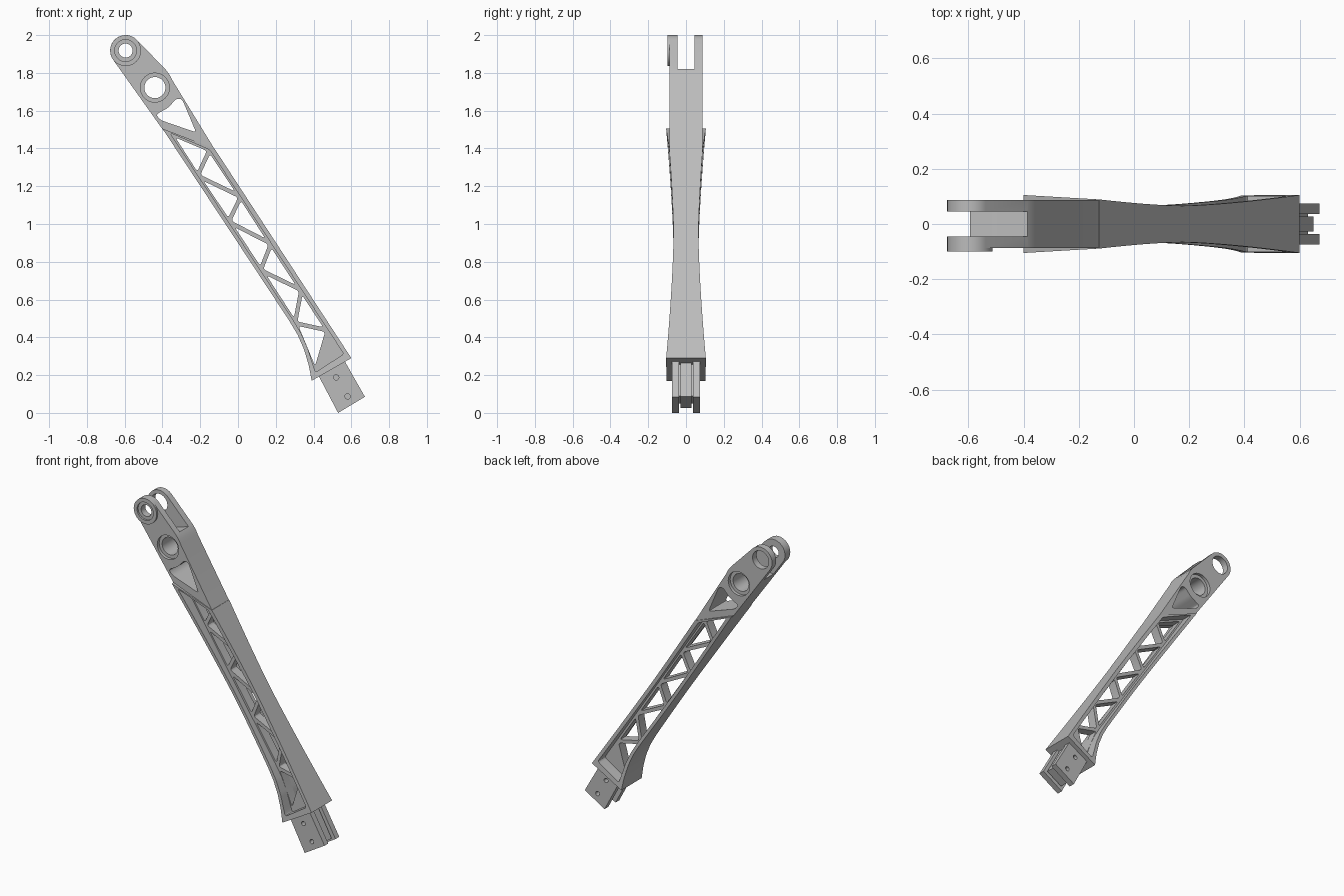
import bpy, bmesh
from math import cos, sin, radians, hypot
from mathutils import Vector

if "Cube" in bpy.data.objects:
    bpy.data.objects.remove(bpy.data.objects["Cube"])

GREY = (0.5, 0.5, 0.5, 1)
grey = bpy.data.materials.new("plain grey")
grey.use_nodes = True
grey.diffuse_color = GREY
grey.node_tree.nodes["Principled BSDF"].inputs["Base Color"].default_value = GREY


def to_object(name, bm):
    bmesh.ops.recalc_face_normals(bm, faces=bm.faces)
    mesh = bpy.data.meshes.new(name)
    bm.to_mesh(mesh)
    bm.free()
    mesh.materials.append(grey)
    obj = bpy.data.objects.new(name, mesh)
    bpy.context.scene.collection.objects.link(obj)
    return obj


def prism(name, outline, y0, y1):
    """Extrude an (x, z) outline from y0 to y1."""
    bm = bmesh.new()
    a = [bm.verts.new((x, y0, z)) for x, z in outline]
    b = [bm.verts.new((x, y1, z)) for x, z in outline]
    bm.faces.new(a)
    bm.faces.new(b[::-1])
    for i in range(len(a)):
        j = (i + 1) % len(a)
        bm.faces.new((a[i], a[j], b[j], b[i]))
    return to_object(name, bm)


def arc(c, r, start=0, end=360, n=32):
    steps = n if end - start == 360 else n - 1
    angles = [radians(start + (end - start) * i / steps) for i in range(n)]
    return [(c[0] + r * cos(t), c[1] + r * sin(t)) for t in angles]


def cut(obj, outline, y0=-0.3, y1=0.3):
    """Subtract an extruded outline and apply the result."""
    cutter = prism("cutter", outline, y0, y1)
    cutter.hide_render = True
    mod = obj.modifiers.new("cut", 'BOOLEAN')
    mod.operation, mod.solver, mod.object = 'DIFFERENCE', 'EXACT', cutter
    graph = bpy.context.evaluated_depsgraph_get()
    mesh = bpy.data.meshes.new_from_object(obj.evaluated_get(graph))
    obj.modifiers.clear()
    obj.data = mesh
    bpy.data.objects.remove(cutter)


def rounded(points, r):
    """Round every corner of a polygon."""
    out, pts = [], [Vector(p) for p in points]
    for i, p in enumerate(pts):
        q = pts[i - 1] - p
        s = pts[(i + 1) % len(pts)] - p
        a = p + q.normalized() * min(r, q.length * 0.45)
        b = p + s.normalized() * min(r, s.length * 0.45)
        for k in range(5):
            t = k / 4
            out.append(tuple(a * (1 - t) ** 2 + p * 2 * t * (1 - t) + b * t * t))
    return out


def inset_triangle(tri, d):
    """Shrink a triangle so each side moves inward by d."""
    a, b, c = [Vector(p) for p in tri]
    la, lb, lc = (b - c).length, (c - a).length, (a - b).length
    centre = (a * la + b * lb + c * lc) / (la + lb + lc)
    area = abs((b - a).cross(c - a)) / 2
    r = 2 * area / (la + lb + lc)
    return [centre + (p - centre) * (r - d) / r for p in (a, b, c)]


def half_width(x, z):
    """The beam is waisted: thin in the middle, wide at both ends."""
    s = 0.539 * x - 0.843 * z
    return 0.066 + 0.039 * min(1, abs(s + 0.7) / 0.78) ** 1.5


def resample(path, n):
    pts = [Vector(p) for p in path]
    lengths = [(b - a).length for a, b in zip(pts, pts[1:])]
    out = []
    for i in range(n + 1):
        d, k = sum(lengths) * i / n, 0
        while k < len(lengths) - 1 and d > lengths[k]:
            d -= lengths[k]
            k += 1
        out.append(pts[k].lerp(pts[k + 1], min(1, d / lengths[k])))
    return out


# Waisted beam lofted between its lower and upper edge
N = 36
lower = resample([(-.40, 1.505), (.27, .49), (.315, .415), (.35, .335),
                  (.375, .25), (.39, .17)], N)
upper = resample([(-.125, 1.40), (.60, .29)], N)
bm = bmesh.new()
rings = []
for l, u in zip(lower, upper):
    hl, hu = half_width(*l), half_width(*u)
    rings.append([bm.verts.new(v) for v in (
        (l.x, -hl, l.y), (u.x, -hu, u.y), (u.x, hu, u.y), (l.x, hl, l.y))])
bm.faces.new(rings[0])
bm.faces.new(rings[-1][::-1])
for a, b in zip(rings, rings[1:]):
    for i in range(4):
        j = (i + 1) % 4
        bm.faces.new((a[i], a[j], b[j], b[i]))
beam = to_object("truss_beam", bm)

# Pockets on both sides leave thin rails and a central web
WEB = 0.03
pocket = rounded([(-.36, 1.482), (-.15, 1.393), (.56, .312), (.41, .215),
                  (.395, .26), (.37, .34), (.335, .42), (.293, .49)], 0.015)
cut(beam, pocket, -0.3, -WEB)
cut(beam, pocket, WEB, 0.3)

# Zigzag of rounded triangular openings through the web
nodes = [(-.36, 1.482), (-.15, 1.393), (-.214, 1.255), (.015, 1.145),
         (-.05, 1.012), (.175, .896), (.12, .755), (.335, .651),
         (.302, .475), (.475, .437), (.41, .215)]
for tri in zip(nodes, nodes[1:], nodes[2:]):
    cut(beam, rounded(inset_triangle(tri, 0.011), 0.016))

# Forked head
PIN, BORE = (-.595, 1.918), (-.44, 1.722)
head = prism("forked_head", arc(PIN, .082, 46, 216, 20) + [
    (-.395, 1.495), (-.12, 1.39), (-.35, 1.765), (-.362, 1.79), (-.385, 1.82)],
    -0.087, 0.087)
cut(head, [(-.72, 1.76), (-.60, 1.775), (-.53, 1.782), (-.46, 1.797),
           (-.34, 1.835), (-.34, 2.1), (-.72, 2.1)], -0.045, 0.045)
cut(head, arc(PIN, .058), 0, 0.3)
cut(head, arc(PIN, .058), -0.3, 0)
cut(head, arc(BORE, .056))
for side in (-1, 1):
    cut(head, arc(BORE, .077), *sorted((side * 0.067, side * 0.3)))
cut(head, rounded([(-.435, 1.58), (-.37, 1.615), (-.325, 1.665), (-.295, 1.66),
                   (-.222, 1.485), (-.41, 1.55)], 0.018))

# Raised collar and pin bushing on the front prong
collar = prism("pin_collar", arc(PIN, .082), -0.099, -0.08)
cut(collar, arc(PIN, .058))
bushing = prism("pin_bushing", arc(PIN, .06), -0.088, -0.045)
cut(bushing, arc(PIN, .037))

# End plug: two drilled plates around a recessed core
parts = [beam, head, collar, bushing]
for name, side in (("front_plug_plate", -1), ("back_plug_plate", 1)):
    plate = prism(name, [(.422, .205), (.53, 0), (.672, .085), (.56, .282)],
                  *sorted((side * 0.037, side * 0.075)))
    for hole in ((.52, .188), (.58, .087)):
        cut(plate, arc(hole, .014, n=16))
    parts.append(plate)
parts.append(prism("plug_core", [(.455, .225), (.543, .025), (.65, .088), (.545, .28)],
                   -0.028, 0.028))
parts.append(prism("plug_filler", [(.47, .225), (.56, .05), (.63, .09), (.53, .275)],
                   -0.04, 0.04))

# Smooth round walls, keep edges crisp
bpy.ops.object.select_all(action='DESELECT')
for obj in parts:
    obj.select_set(True)
bpy.context.view_layer.objects.active = beam
bpy.ops.object.shade_smooth_by_angle(angle=radians(25))
